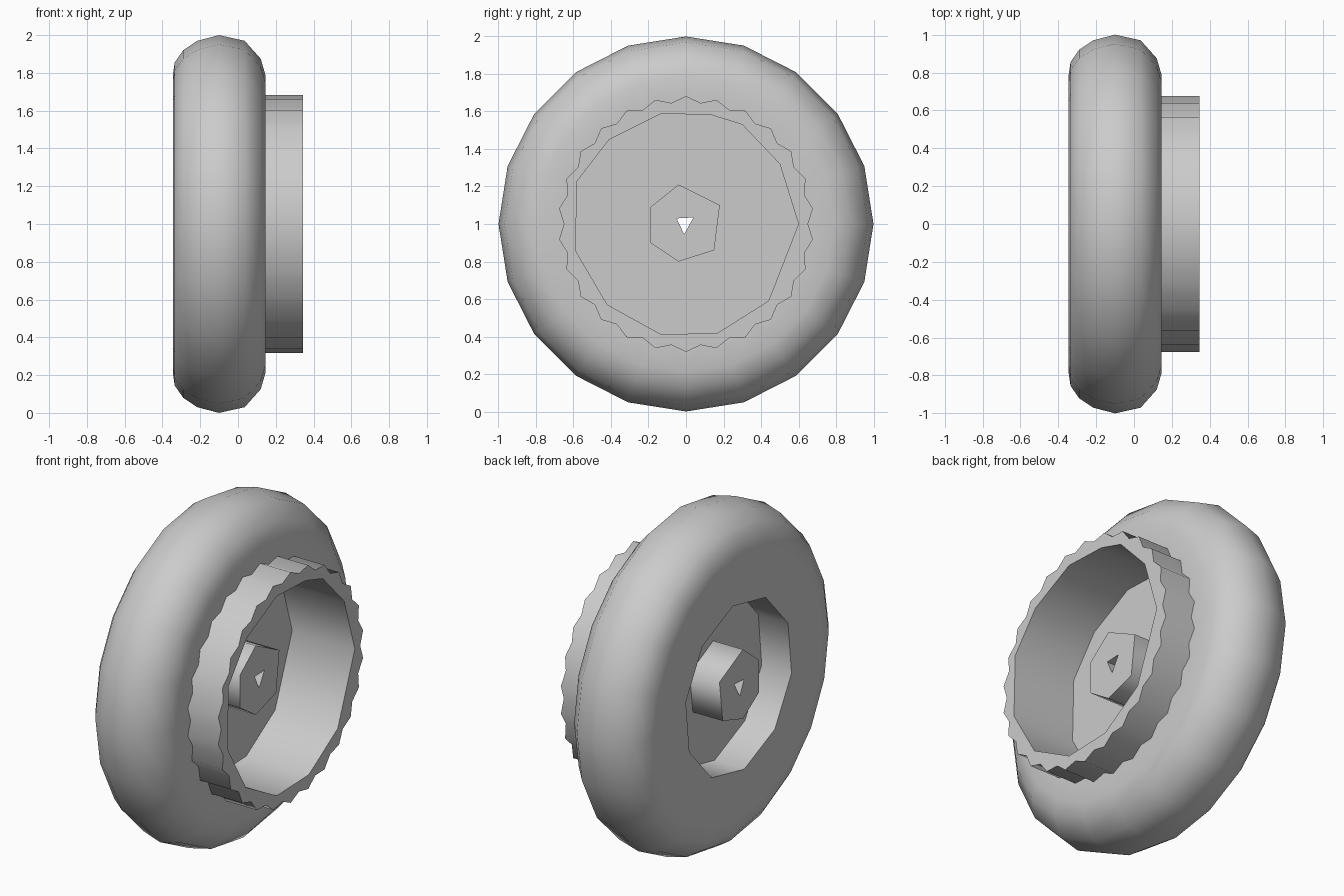
import bpy, bmesh, math

if "Cube" in bpy.data.objects:
    bpy.data.objects.remove(bpy.data.objects["Cube"])

CZ = 1.0  # axle height; the axle runs along x


def circle(n, r, phase=0.0):
    return [(r * math.cos(math.radians(phase) + 2 * math.pi * i / n),
             r * math.sin(math.radians(phase) + 2 * math.pi * i / n)) for i in range(n)]


def ring(bm, x, pts):
    """Closed loop of vertices in the plane at x."""
    vs = [bm.verts.new((x, y, z + CZ)) for y, z in pts]
    es = [bm.edges.new((vs[i], vs[(i + 1) % len(vs)])) for i in range(len(vs))]
    return vs, es


def tube(bm, a, b):
    """Quads between two loops with the same number of sides."""
    va, vb = a[0], b[0]
    n = len(va)
    for i in range(n):
        j = (i + 1) % n
        bm.faces.new((va[i], va[j], vb[j], vb[i]))


def plate(bm, outer, inner, nx):
    """Flat plate between two loops with any number of sides."""
    bmesh.ops.triangle_fill(bm, edges=outer[1] + inner[1], use_beauty=True, normal=(nx, 0, 0))


def finish(bm, name):
    bmesh.ops.recalc_face_normals(bm, faces=bm.faces[:])
    me = bpy.data.meshes.new(name)
    bm.to_mesh(me)
    bm.free()
    ob = bpy.data.objects.new(name, me)
    bpy.context.collection.objects.link(ob)
    bpy.ops.object.select_all(action='DESELECT')
    ob.select_set(True)
    bpy.context.view_layer.objects.active = ob
    bpy.ops.object.shade_smooth_by_angle(angle=math.radians(75))
    return ob


# Cross-sections (y, z) seen along the axle
hub_hex = [(-.04, .21), (.18, .10), (.15, -.14), (-.04, -.20), (-.19, -.10), (-.19, .09)]
bore = [(-.05, .03), (.04, .035), (-.01, -.055)]
barrel_inner = [(-.13, .59), (.14, .58), (.30, .53), (.50, .32), (.60, 0), (.44, -.41),
                (.17, -.58), (-.13, -.59), (-.42, -.43), (-.59, -.14), (-.58, .23), (-.41, .45)]
teeth = [(y * k, z * k) for i, (y, z) in enumerate(circle(52, 1.0, 90))
         for k in [0.682 if i % 2 == 0 else 0.65]]

# Wheel body: rounded tyre, toothed barrel, two recesses and the web between them
bm = bmesh.new()
profile = [(-.345, .79), (-.335, .855), (-.29, .92), (-.215, .97), (-.10, 1.0),
           (.035, .97), (.12, .875), (.145, .79)]
tyre = [ring(bm, x, circle(20, r)) for x, r in profile]
for a, b in zip(tyre, tyre[1:]):
    tube(bm, a, b)
for e in tyre[0][1]:
    e.smooth = False

back_rim = ring(bm, -.345, circle(10, .505, 12))
back_floor = ring(bm, -.15, circle(10, .505, 12))
plate(bm, tyre[0], back_rim, -1)
tube(bm, back_rim, back_floor)
plate(bm, back_floor, ring(bm, -.15, hub_hex), -1)

barrel_root = ring(bm, .145, teeth)
barrel_end = ring(bm, .345, teeth)
plate(bm, tyre[-1], barrel_root, 1)
tube(bm, barrel_root, barrel_end)
front_rim = ring(bm, .345, barrel_inner)
front_floor = ring(bm, -.065, barrel_inner)
plate(bm, barrel_end, front_rim, 1)
tube(bm, front_rim, front_floor)
plate(bm, front_floor, ring(bm, -.065, hub_hex), 1)
finish(bm, "wheel_body")

# Hub with a through bore
bm = bmesh.new()
o1, o2 = ring(bm, -.345, hub_hex), ring(bm, .145, hub_hex)
i1, i2 = ring(bm, -.345, bore), ring(bm, .145, bore)
tube(bm, o1, o2)
tube(bm, i1, i2)
plate(bm, o1, i1, -1)
plate(bm, o2, i2, 1)
finish(bm, "hub")
